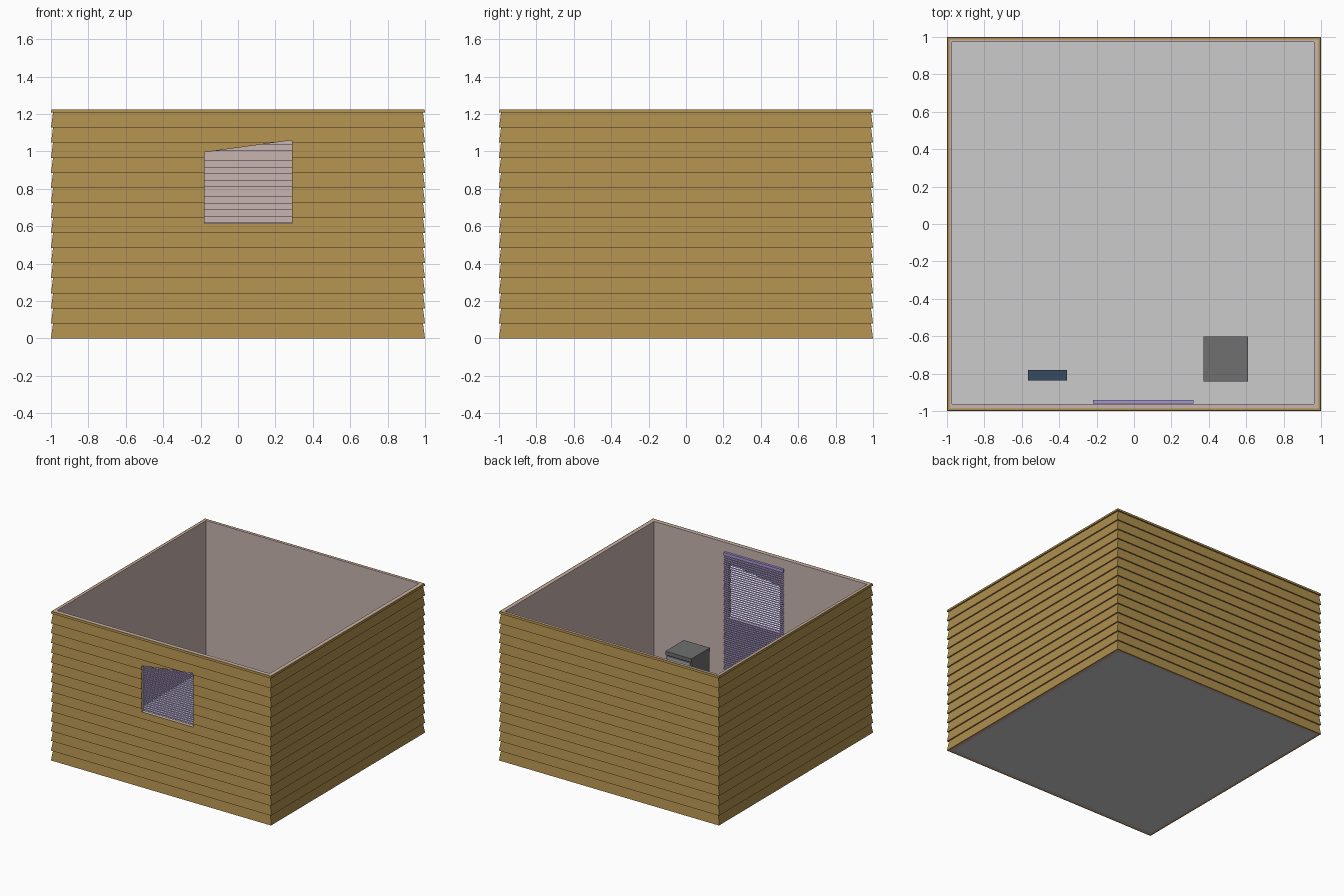
import bpy, bmesh

if "Cube" in bpy.data.objects:
    bpy.data.objects.remove(bpy.data.objects["Cube"])

def mat(name, r, g, b):
    m = bpy.data.materials.new(name)
    m.diffuse_color = (r, g, b, 1)
    m.use_nodes = True
    m.node_tree.nodes["Principled BSDF"].inputs["Base Color"].default_value = m.diffuse_color
    return m

WOOD = mat("siding_tan", 0.42, 0.27, 0.075)
PLASTER = mat("plaster_pink", 0.58, 0.46, 0.43)
LILAC = mat("blind_lilac", 0.38, 0.30, 0.68)
NAVY = mat("navy", 0.035, 0.07, 0.12)
DARK = mat("cabinet_grey", 0.16, 0.16, 0.16)
PALE = mat("drawer_grey", 0.36, 0.38, 0.40)

def finish(name, bm, material=None):
    bmesh.ops.recalc_face_normals(bm, faces=bm.faces)
    me = bpy.data.meshes.new(name)
    bm.to_mesh(me)
    bm.free()
    ob = bpy.data.objects.new(name, me)
    bpy.context.collection.objects.link(ob)
    if material:
        me.materials.append(material)
    return ob

def add_box(bm, x0, x1, y0, y1, z0, z1):
    vs = bmesh.ops.create_cube(bm, size=1)["verts"]
    for v in vs:
        v.co = ((x0 + x1) / 2 + v.co.x * (x1 - x0),
                (y0 + y1) / 2 + v.co.y * (y1 - y0),
                (z0 + z1) / 2 + v.co.z * (z1 - z0))

def boxes(name, specs, material=None):
    bm = bmesh.new()
    for s in specs:
        add_box(bm, *s)
    return finish(name, bm, material)

def ring_sweep(name, profile, material):
    """Sweep a closed profile of (x0, x1, y0, y1, z) rectangles round the room."""
    bm = bmesh.new()
    rings = [[bm.verts.new(p) for p in ((a, c, z), (b, c, z), (b, d, z), (a, d, z))]
             for a, b, c, d, z in profile]
    for r, s in zip(rings, rings[1:] + rings[:1]):
        for i in range(4):
            j = (i + 1) % 4
            bm.faces.new((r[i], r[j], s[j], s[i]))
    return finish(name, bm, material)

def square(h, z):
    return (-h, h, -h, h, z)

TOP, PITCH = 1.225, 0.0805

# Lapped siding: each board leans out to a ledge at its bottom edge
profile = []
z = 0.0
while z < TOP - 0.001:
    top = min(z + PITCH, TOP)
    profile += [square(1.0, z), square(1.0 - 0.011 * (top - z) / PITCH, top)]
    z = top
profile += [square(0.987, TOP), square(0.987, 0)]
siding = ring_sweep("lapped_siding", profile, WOOD)

# Plaster wall shell
inner = (-0.972, 0.963, -0.962, 0.973)
walls = ring_sweep("inner_walls", [square(0.987, 0.0), square(0.987, TOP),
                                   (*inner, TOP), (*inner, 0.0)], PLASTER)

# Window opening with a sloping head, cut through siding and wall
bm = bmesh.new()
outline = [(-0.18, 0.615), (0.29, 0.615), (0.29, 1.06), (-0.18, 0.995)]
f = bm.faces.new([bm.verts.new((x, -1.1, z)) for x, z in outline])
ext = bmesh.ops.extrude_face_region(bm, geom=[f])["geom"]
bmesh.ops.translate(bm, vec=(0, 0.3, 0),
                    verts=[g for g in ext if isinstance(g, bmesh.types.BMVert)])
cutter = finish("window_cutter", bm)
cutter.hide_render = True
for ob in (siding, walls):
    mod = ob.modifiers.new("window", 'BOOLEAN')
    mod.operation, mod.solver, mod.object = 'DIFFERENCE', 'EXACT', cutter
    bpy.context.view_layer.objects.active = ob
    bpy.ops.object.modifier_apply(modifier=mod.name)
bpy.data.objects.remove(cutter)

# Floor slab
boxes("floor", [(*inner, 0.0, 0.012)])

# Blind: head rail, thin level slats, bottom rail
X0, X1, Y0, Y1 = -0.22, 0.318, -0.961, -0.942
boxes("blind_head_rail", [(X0, X1, Y0, Y1, 1.125, 1.15)], LILAC)
boxes("blind_slats", [(X0, X1, Y0, Y1, 0.215 + i * 0.0175, 0.2162 + i * 0.0175)
                      for i in range(52)], LILAC)
boxes("blind_bottom_rail", [(X0, X1, Y0, Y1, 0.19, 0.203)], LILAC)

# Cabinet with overhanging top and drawers facing into the room
boxes("cabinet_body", [(0.375, 0.61, -0.84, -0.615, 0.012, 0.36)], DARK)
boxes("cabinet_top", [(0.372, 0.61, -0.842, -0.602, 0.36, 0.39)], DARK)
boxes("cabinet_drawers", [(0.39, 0.595, -0.616, -0.607, z0, z0 + 0.1)
                          for z0 in (0.03, 0.14, 0.25)], PALE)

# Small navy box standing by the front wall
boxes("navy_box", [(-0.567, -0.358, -0.838, -0.78, 0.012, 0.3)], NAVY)
